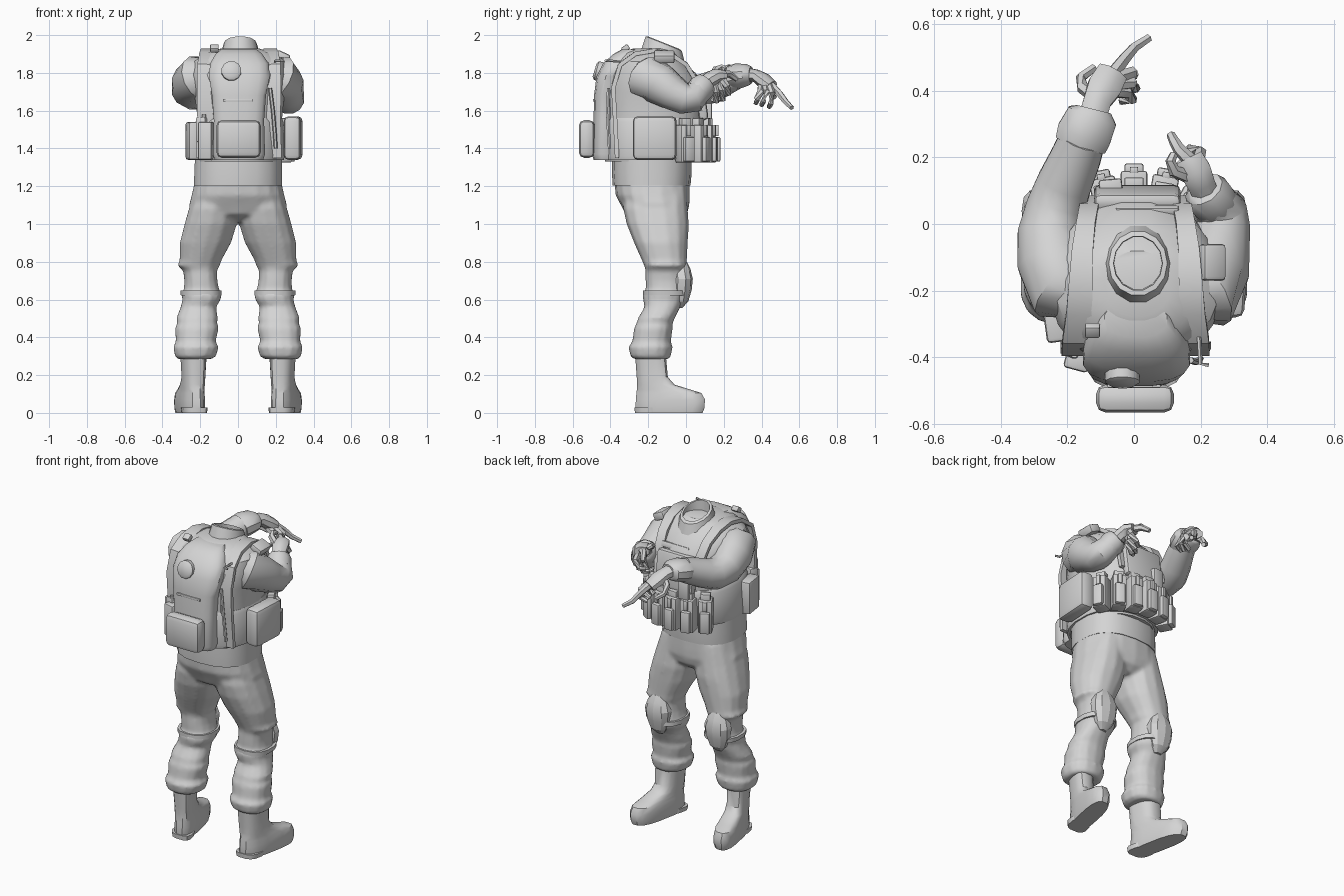
import bpy, bmesh, math
from mathutils import Vector, Euler

grey = bpy.data.materials.new("plain grey")
grey.diffuse_color = (0.66, 0.66, 0.66, 1)


def select(obs):
    bpy.ops.object.select_all(action='DESELECT')
    for ob in obs:
        ob.select_set(True)
    bpy.context.view_layer.objects.active = obs[0]


def finish(name, bm, angle=35):
    bmesh.ops.recalc_face_normals(bm, faces=bm.faces[:])
    me = bpy.data.meshes.new(name)
    bm.to_mesh(me)
    bm.free()
    me.materials.append(grey)
    ob = bpy.data.objects.new(name, me)
    bpy.context.collection.objects.link(ob)
    select([ob])
    bpy.ops.object.shade_smooth_by_angle(angle=math.radians(angle))
    return ob


def skin(bm, rings, caps=True, closed=False):
    vs = [[bm.verts.new(p) for p in r] for r in rings]
    n = len(vs[0])
    pairs = list(zip(vs, vs[1:])) + ([(vs[-1], vs[0])] if closed else [])
    for a, b in pairs:
        for i in range(n):
            bm.faces.new((a[i], a[(i + 1) % n], b[(i + 1) % n], b[i]))
    if caps and not closed:
        bm.faces.new(vs[0])
        bm.faces.new(vs[-1])


def loft(name, rings, sides=16, power=2.4, shear=0, flip=1, angle=35):
    """Stacked rounded sections: (z, x0, x1, y0, y1)."""
    bm, out = bmesh.new(), []
    for z, x0, x1, y0, y1 in rings:
        ring = []
        for i in range(sides):
            a = 2 * math.pi * (i + 0.5) / sides
            c, s = math.cos(a), math.sin(a)
            y = (y0 + y1) / 2 + (y1 - y0) / 2 * math.copysign(abs(s) ** (2 / power), s)
            x = (x0 + x1) / 2 + (x1 - x0) / 2 * math.copysign(abs(c) ** (2 / power), c)
            ring.append((flip * (x + shear * (y + 0.19)), y, z))
        out.append(ring)
    skin(bm, out)
    return finish(name, bm, angle)


def tube(name, pts, sides=10, ref=(0, 0, 1), angle=40):
    """Sweep along points (x, y, z, radius across, radius other way)."""
    bm, out = bmesh.new(), []
    P = [Vector(p[:3]) for p in pts]
    for i, p in enumerate(pts):
        d = (P[min(i + 1, len(P) - 1)] - P[max(i - 1, 0)]).normalized()
        u = d.cross(Vector(ref)).normalized()
        v = u.cross(d)
        rb = p[4] if len(p) > 4 else p[3]
        out.append([P[i] + u * p[3] * math.cos(a) + v * rb * math.sin(a)
                    for a in (2 * math.pi * (k + 0.5) / sides for k in range(sides))])
    skin(bm, out)
    return finish(name, bm, angle)


def box(name, c, s, rot=(0, 0, 0), bevel=0.012):
    bm = bmesh.new()
    bmesh.ops.create_cube(bm, size=1)
    e = Euler([math.radians(r) for r in rot]).to_matrix()
    for v in bm.verts:
        v.co = Vector((v.co.x * s[0], v.co.y * s[1], v.co.z * s[2]))
    bmesh.ops.bevel(bm, geom=bm.edges[:], offset=bevel, segments=2, affect='EDGES', profile=0.5)
    for v in bm.verts:
        v.co = e @ v.co + Vector(c)
    return finish(name, bm, 30)


# Legs: boots, trousers and knee pads
trousers = []
for f, side in ((1, "right"), (-1, "left")):
    loft(side + "_boot", [(0, .175, .295, -.265, .09), (.025, .17, .30, -.27, .10), (.07, .17, .30, -.268, .103),
         (.105, .172, .298, -.265, .085), (.125, .175, .295, -.262, .02), (.15, .175, .295, -.26, -.06),
         (.19, .175, .292, -.262, -.095), (.30, .17, .30, -.27, -.105)], 16, 2.8, .2, f)
    loft(side + "_boot_heel", [(0, .172, .298, -.272, -.15), (.028, .168, .302, -.274, -.15)], 12, 3, .2, f)
    trousers.append(loft(side + "_trouser_leg", [(.285, .14, .32, -.275, -.09), (.30, .115, .335, -.295, -.08),
         (.35, .10, .345, -.305, -.07), (.375, .118, .33, -.285, -.08), (.45, .10, .335, -.275, -.07),
         (.475, .11, .322, -.262, -.07), (.50, .105, .328, -.255, -.06), (.56, .115, .305, -.22, -.03),
         (.60, .09, .295, -.228, -.01), (.63, .085, .302, -.23, .0), (.65, .098, .288, -.213, .0),
         (.70, .108, .285, -.215, .0), (.755, .11, .292, -.215, .0), (.78, .095, .322, -.222, .005),
         (.81, .085, .31, -.235, .005), (.90, .035, .31, -.275, .01), (1.0, .004, .285, -.315, .015),
         (1.08, .0, .262, -.333, .01), (1.2, .02, .22, -.33, .0)], 14, 2.3, 0, f))
    loft(side + "_knee_pad", [(.555, .18, .225, -.06, -.02), (.59, .15, .26, -.07, .012), (.65, .128, .282, -.08, .03),
         (.71, .122, .288, -.08, .036), (.76, .14, .272, -.08, .024), (.80, .165, .245, -.06, .005)],
         10, 2.3, 0, f, 20)
    loft(side + "_knee_strap", [(.622, .085, .305, -.227, .012), (.648, .085, .308, -.227, .012)], 14, 2.4, 0, f)

# Hips, fused with the trouser legs into one skin
trousers.append(loft("trousers", [(1.01, -.07, .07, -.24, -.04), (1.05, -.20, .20, -.32, .005),
     (1.10, -.262, .262, -.345, .018), (1.15, -.248, .248, -.372, .02), (1.23, -.23, .23, -.38, .02)], 18, 2.4))
select(trousers[::-1])
bpy.ops.object.join()
legs = bpy.context.object
m = legs.modifiers.new("fuse", 'REMESH')
m.mode, m.voxel_size, m.use_smooth_shade = 'VOXEL', 0.012, True
m = legs.modifiers.new("relax", 'SMOOTH')
m.factor, m.iterations = 0.5, 3

# Shirt hem, vest body, waist wrap and collar
loft("shirt_hem", [(1.205, -.236, .236, -.388, .024), (1.27, -.234, .236, -.392, .03),
     (1.36, -.23, .236, -.39, .03)], 18, 2.5)
loft("vest", [(1.33, -.225, .23, -.43, .05), (1.37, -.235, .24, -.44, .07), (1.55, -.215, .235, -.44, .10),
     (1.70, -.235, .25, -.45, .09), (1.79, -.255, .265, -.43, .06), (1.86, -.235, .255, -.385, -.01),
     (1.905, -.175, .195, -.34, -.05), (1.93, -.09, .11, -.28, -.08)], 20, 2.15)
loft("waist_wrap", [(1.34, -.235, .245, -.44, .075), (1.36, -.24, .25, -.445, .085), (1.54, -.228, .243, -.445, .108),
     (1.56, -.215, .235, -.435, .10)], 20, 2.3)
bm, rings = bmesh.new(), []
for r, h in ((.125, -.09), (.098, 0), (.082, .005), (.075, -.14)):
    rings.append([(.012 + r * .9 * math.cos(a), -.118 + r * math.sin(a), 1.955 + h - .4 * r * math.sin(a))
                  for a in (2 * math.pi * k / 14 for k in range(14))])
skin(bm, rings, closed=True)
finish("collar", bm)

# Shoulder straps over the vest
for f in (1, -1):
    tube("shoulder_strap", [(f * x + .005, y, z, .016, w) for x, y, z, w in (
        (.18, -.365, 1.35, .065), (.178, -.375, 1.55, .06), (.18, -.385, 1.72, .06), (.178, -.35, 1.84, .06),
        (.17, -.27, 1.90, .055), (.165, -.17, 1.918, .05), (.16, -.08, 1.898, .045), (.15, .0, 1.845, .04),
        (.14, .05, 1.765, .04), (.13, .075, 1.60, .04))], 4, (1, 0, 0), 30)
box("shoulder_pouch", (.235, -.115, 1.885), (.075, .11, .05), (0, 25, 0))
box("strap_buckle", (-.125, -.32, 1.93), (.045, .04, .03), (35, 0, 0), .006)

# Back carrier, round cap and rear pouch
loft("back_carrier", [(1.34, -.125, .135, -.49, -.36), (1.37, -.135, .145, -.50, -.36), (1.55, -.13, .14, -.49, -.36),
     (1.68, -.14, .15, -.488, -.36), (1.78, -.155, .17, -.475, -.33), (1.85, -.15, .165, -.44, -.28),
     (1.90, -.12, .13, -.385, -.25), (1.925, -.09, .10, -.34, -.24)], 16, 2.8)
box("rear_pouch", (.003, -.525, 1.45), (.235, .085, .20), (0, 0, 0), .03)
tube("round_cap", [(-.035, -.43, 1.80, .055), (-.035, -.474, 1.812, .053), (-.035, -.484, 1.815, .038)], 12)
box("carrier_strap", (.0, -.487, 1.655), (.16, .012, .015), (0, 0, 0), .003)

# Side pouches, radio and hose
box("right_side_pouch", (.292, -.165, 1.455), (.09, .23, .23), (0, 0, -3), .025)
box("left_side_pouch", (-.235, -.29, 1.44), (.07, .13, .20), (0, 0, 8), .012)
box("left_rear_pouch", (-.17, -.41, 1.44), (.075, .06, .20), (0, 0, -15), .01)
box("radio", (-.19, -.375, 1.50), (.055, .05, .13), (0, 0, -20), .008)
tube("radio_knob", [(-.18, -.39, 1.54, .014), (-.18, -.39, 1.58, .012)], 8, (1, 0, 0))
tube("hose", [(.17, -.41, 1.72, .01), (.185, -.415, 1.6, .01), (.195, -.41, 1.48, .01), (.20, -.405, 1.40, .01)],
     6, (1, 0, 0))
tube("drag_hook", [(.195, -.34, 1.86, .007), (.20, -.42, 1.865, .007), (.225, -.425, 1.865, .007)], 5)

# Chest plate and front magazine pouches following the waist
box("chest_plate", (.01, .08, 1.66), (.26, .05, .22), (8, 0, 0), .018)
box("chest_top_bar", (.04, .04, 1.785), (.19, .03, .035), (20, 0, 0), .008)
for x, y, turn in ((-.175, .055, 28), (-.09, .10, 12), (0, .12, 0), (.09, .105, -10), (.17, .065, -28),
                   (.235, -.005, -65)):
    t = math.radians(turn)
    out = Vector((-math.sin(t), math.cos(t), 0))
    c = Vector((x, y, 1.425))
    box("magazine_pouch", c, (.08, .08, .20), (0, 0, turn), .008)
    box("magazine", c + Vector((0, 0, .10)), (.058, .04, .07), (0, 0, turn), .005)
    box("pouch_front", c + out * .045 + Vector((0, 0, -.03)), (.058, .035, .13), (0, 0, turn), .008)
    box("pouch_tab", c + out * .042 + Vector((0, 0, .07)), (.025, .02, .06), (0, 0, turn), .004)
box("chest_radio", (-.07, .11, 1.58), (.07, .05, .12), (0, 0, 5), .008)

# Arms with cuffs
tube("left_sleeve", [(-.15, -.20, 1.79, .09), (-.21, -.185, 1.775, .122), (-.245, -.11, 1.745, .11),
     (-.255, -.03, 1.71, .098), (-.235, .05, 1.695, .092), (-.21, .12, 1.72, .085), (-.175, .20, 1.755, .078),
     (-.155, .255, 1.78, .072)], 12)
tube("left_cuff", [(-.16, .24, 1.775, .082, .065), (-.15, .27, 1.782, .087, .068), (-.125, .325, 1.79, .08, .058),
     (-.12, .345, 1.79, .055, .045)], 10)
tube("right_sleeve", [(.15, -.20, 1.79, .09), (.215, -.20, 1.775, .122), (.24, -.14, 1.74, .11),
     (.255, -.07, 1.695, .095), (.27, -.005, 1.66, .082), (.265, .035, 1.665, .078), (.24, .065, 1.70, .07),
     (.225, .085, 1.725, .062)], 12)
tube("right_cuff", [(.245, .06, 1.695, .07), (.225, .085, 1.725, .073), (.21, .105, 1.745, .062),
     (.208, .11, 1.75, .045)], 10)


# Gloved hands: a palm sweep and bent fingers
def hand(side, palm, fingers):
    tube(side + "_palm", palm, 8)
    for path in fingers:
        n = len(path) - 1
        tube(side + "_finger", [(*p, .022 - .009 * i / n) for i, p in enumerate(path)], 6, (.3, .2, 1))


hand("left", [(-.125, .32, 1.79, .045, .04), (-.11, .37, 1.785, .045, .035), (-.09, .41, 1.76, .055, .04),
     (-.065, .455, 1.73, .05, .03)],
     [[(-.065, .45, 1.735), (-.03, .495, 1.69), (.0, .53, 1.645), (.045, .56, 1.615)],
      [(-.05, .44, 1.73), (-.005, .455, 1.69), (.0, .45, 1.64), (-.04, .44, 1.62)],
      [(-.06, .42, 1.73), (-.005, .425, 1.70), (.005, .41, 1.65), (-.035, .40, 1.63)],
      [(-.07, .40, 1.73), (-.02, .395, 1.70), (-.005, .375, 1.66), (-.04, .37, 1.64)],
      [(-.11, .38, 1.77), (-.155, .41, 1.74), (-.16, .44, 1.70), (-.12, .47, 1.67)]])
hand("right", [(.215, .09, 1.735, .042), (.20, .125, 1.765, .045, .04), (.185, .16, 1.785, .05, .04),
     (.165, .20, 1.785, .045, .03)],
     [[(.165, .195, 1.79), (.135, .225, 1.795), (.12, .25, 1.78), (.11, .27, 1.765)],
      [(.19, .19, 1.77), (.20, .215, 1.73), (.17, .225, 1.69), (.14, .20, 1.68)],
      [(.18, .18, 1.76), (.19, .19, 1.71), (.16, .195, 1.66), (.13, .17, 1.66)],
      [(.18, .16, 1.76), (.18, .16, 1.70), (.15, .16, 1.65), (.125, .14, 1.66)],
      [(.17, .14, 1.78), (.12, .16, 1.82), (.11, .19, 1.83), (.12, .21, 1.82)]])
